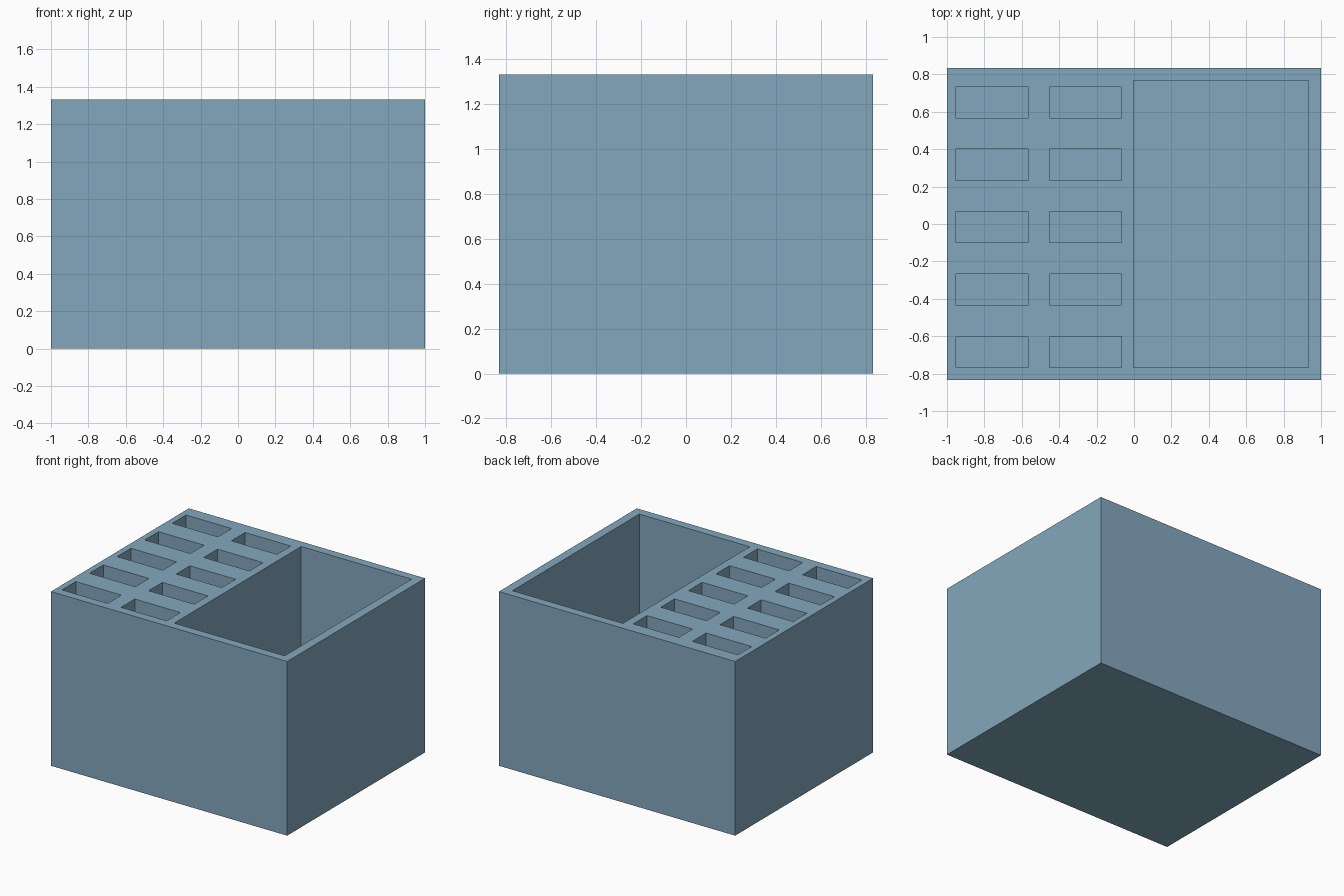
import bpy, bmesh
from mathutils import Matrix, Vector

if "Cube" in bpy.data.objects:
    bpy.data.objects.remove(bpy.data.objects["Cube"])

W, D, H = 2.0, 1.667, 1.333      # outer size
FLOOR = 0.067                    # thickness under the large compartment
SLOT_DEPTH = 0.5

blue = bpy.data.materials.new("soft blue")
blue.diffuse_color = (0.23, 0.39, 0.51, 1)
blue.use_nodes = True
blue.node_tree.nodes["Principled BSDF"].inputs["Base Color"].default_value = blue.diffuse_color


def add_box(bm, lo, hi):
    lo, hi = Vector(lo), Vector(hi)
    bmesh.ops.create_cube(bm, size=1, matrix=Matrix.Translation((lo + hi) / 2)
                          @ Matrix.Diagonal((*(hi - lo), 1)))


def make_object(name, bm):
    mesh = bpy.data.meshes.new(name)
    bm.to_mesh(mesh)
    bm.free()
    mesh.materials.append(blue)
    obj = bpy.data.objects.new(name, mesh)
    bpy.context.collection.objects.link(obj)
    return obj


# Solid block
bm = bmesh.new()
add_box(bm, (-W / 2, -D / 2, 0), (W / 2, D / 2, H))
body = make_object("organizer_box", bm)

# Large open compartment and two columns of five slots
bm = bmesh.new()
add_box(bm, (-0.003, -0.767, FLOOR), (0.932, 0.768, H + 0.1))
for x in (-0.76, -0.26):
    for row in range(5):
        y = 0.65 - row / 3
        add_box(bm, (x - 0.193, y - 0.083, H - SLOT_DEPTH),
                (x + 0.193, y + 0.083, H + 0.1))
cutter = make_object("pocket_cutter", bm)
cutter.hide_render = True

# Carve the pockets, then discard the cutter
cut = body.modifiers.new("pockets", 'BOOLEAN')
cut.operation = 'DIFFERENCE'
cut.solver = 'EXACT'
cut.object = cutter
bpy.context.view_layer.objects.active = body
body.select_set(True)
bpy.ops.object.modifier_apply(modifier=cut.name)
bpy.data.objects.remove(cutter)
